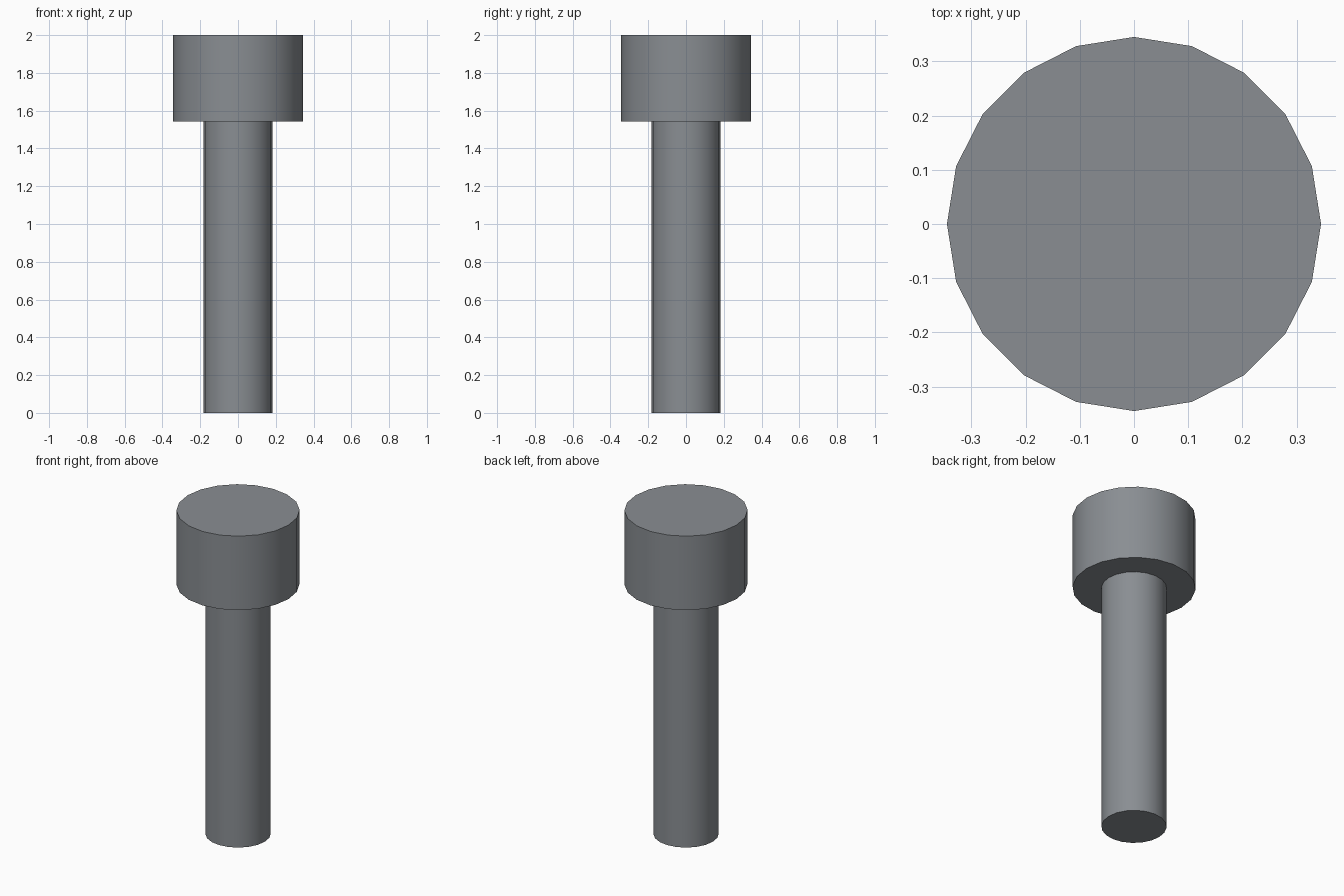
import bpy
import math

if "Cube" in bpy.data.objects:
    bpy.data.objects.remove(bpy.data.objects["Cube"])

SIDES = 20

# Dark steel colour
steel = bpy.data.materials.new("dark_steel")
steel.diffuse_color = (0.252, 0.27, 0.29, 1.0)
steel.use_nodes = True
steel.node_tree.nodes["Principled BSDF"].inputs["Base Color"].default_value = steel.diffuse_color


def cylinder(name, radius, z0, z1):
    bpy.ops.mesh.primitive_cylinder_add(
        vertices=SIDES, radius=radius, depth=z1 - z0,
        location=(0, 0, (z0 + z1) / 2))
    ob = bpy.context.object
    ob.name = name
    ob.data.materials.append(steel)
    bpy.ops.object.shade_smooth_by_angle(angle=math.radians(30))
    return ob


# Long shank standing on the ground
cylinder("shank", 0.183, 0.0, 1.543)

# Wide head on top
cylinder("head", 0.345, 1.543, 2.0)
